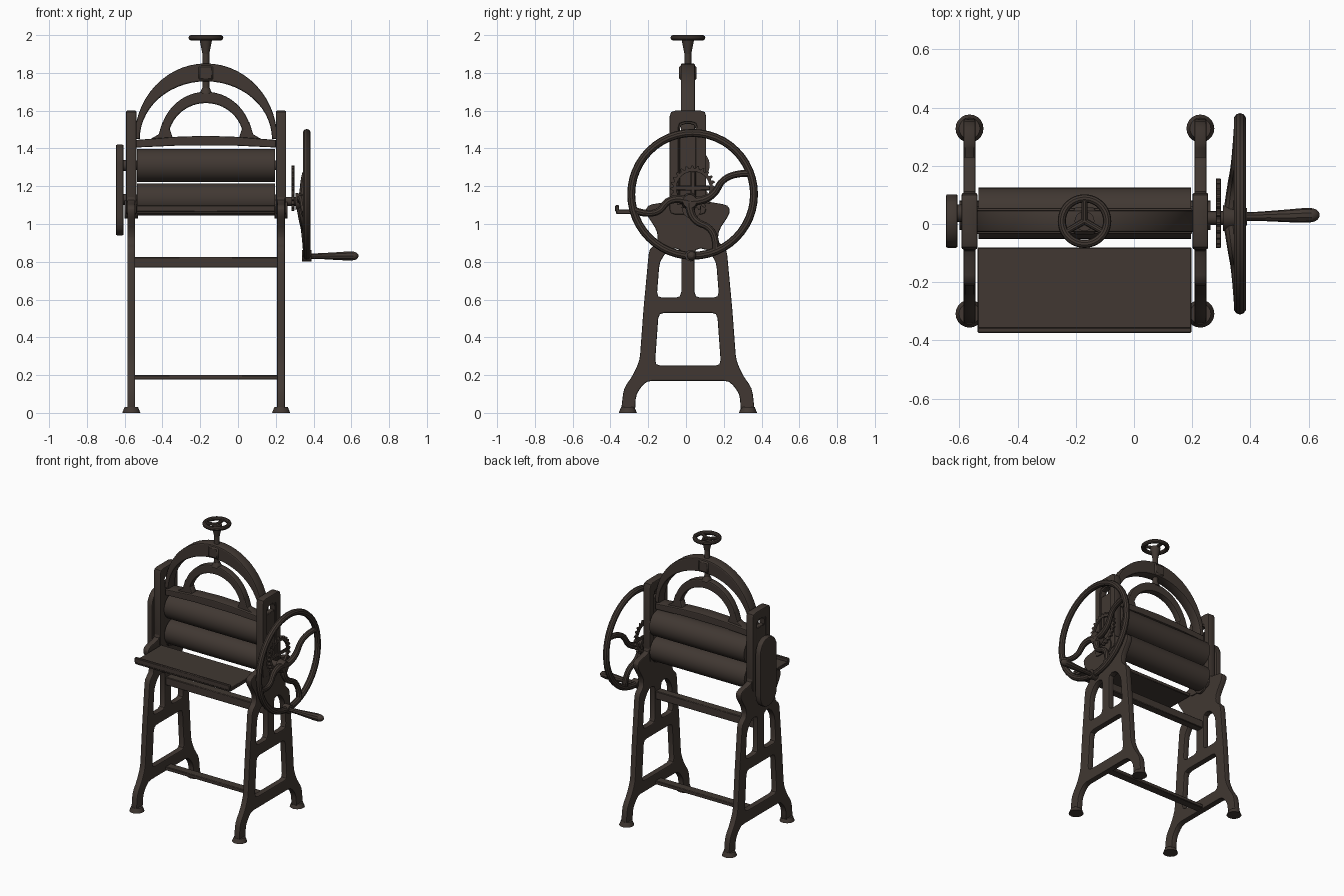
import bpy
from math import pi, sin, cos, radians
from mathutils import Vector

if "Cube" in bpy.data.objects:
    bpy.data.objects.remove(bpy.data.objects["Cube"])

iron = bpy.data.materials.new("dark brown iron")
iron.use_nodes = True
colour = (0.052, 0.039, 0.032, 1)
iron.diffuse_color = colour
iron.node_tree.nodes["Principled BSDF"].inputs["Base Color"].default_value = colour

XC, YC = -0.17, 0.01          # centre of the machine between its side frames
FRAMES = (-0.565, 0.228)
AXIS = {"X": (pi / 2, 0, pi / 2), "Y": (pi / 2, 0, 0), "Z": (0, 0, 0)}


def finish(ob, name):
    ob.name = name
    ob.data.materials.clear()
    ob.data.materials.append(iron)
    bpy.ops.object.select_all(action="DESELECT")
    ob.select_set(True)
    bpy.context.view_layer.objects.active = ob
    if ob.type == "CURVE":
        bpy.ops.object.convert(target="MESH")
        ob = bpy.context.object
    bpy.ops.object.shade_smooth_by_angle(angle=radians(35))
    return ob


def rounded(pts, r):
    """Round every corner of a closed outline."""
    out = []
    for i, p in enumerate(pts):
        p, a, b = Vector(p), Vector(pts[i - 1]), Vector(pts[(i + 1) % len(pts)])
        s = p + (a - p).normalized() * min(r, (a - p).length * 0.45)
        e = p + (b - p).normalized() * min(r, (b - p).length * 0.45)
        out += [s, (s + e) / 4 + p / 2, e]
    return out


def mirrored(half):
    return half + [(-u, v) for u, v in reversed(half)]


def prism(name, outlines, axis, centre, depth, bevel=0.006):
    """Filled outlines (inner ones become holes) with soft edges."""
    cu = bpy.data.curves.new(name, "CURVE")
    cu.dimensions, cu.fill_mode = "2D", "BOTH"
    cu.extrude, cu.bevel_depth, cu.offset = depth / 2 - bevel, bevel, -bevel
    cu.bevel_resolution = 1
    for pts in outlines:
        sp = cu.splines.new("POLY")
        sp.points.add(len(pts) - 1)
        for q, p in zip(sp.points, pts):
            q.co = (p[0], p[1], 0, 1)
        sp.use_cyclic_u = True
    ob = bpy.data.objects.new(name, cu)
    bpy.context.collection.objects.link(ob)
    ob.location, ob.rotation_euler = centre, AXIS[axis]
    return finish(ob, name)


def tube(name, pts, radius):
    """Smooth rod through points; each point may carry its own thickness."""
    cu = bpy.data.curves.new(name, "CURVE")
    cu.dimensions, cu.bevel_depth, cu.use_fill_caps = "3D", radius, True
    cu.bevel_resolution, cu.resolution_u = 3, 6
    sp = cu.splines.new("NURBS")
    sp.points.add(len(pts) - 1)
    for q, p in zip(sp.points, pts):
        q.co = (*p[:3], 1)
        q.radius = p[3] if len(p) > 3 else 1
    sp.use_endpoint_u, sp.order_u = True, 3
    ob = bpy.data.objects.new(name, cu)
    bpy.context.collection.objects.link(ob)
    return finish(ob, name)


def cylinder(name, centre, r, length, axis="Z", r2=None, sides=32):
    bpy.ops.mesh.primitive_cone_add(vertices=sides, radius1=r, radius2=r if r2 is None else r2,
                                    depth=length, location=centre, rotation=AXIS[axis])
    return finish(bpy.context.object, name)


def torus(name, centre, major, minor, axis="Z"):
    bpy.ops.mesh.primitive_torus_add(major_radius=major, minor_radius=minor, major_segments=48,
                                     minor_segments=10, location=centre, rotation=AXIS[axis])
    return finish(bpy.context.object, name)


def box(name, centre, size, bevel=0.004):
    bpy.ops.mesh.primitive_cube_add(size=1, location=centre)
    ob = bpy.context.object
    ob.scale = size
    bpy.ops.object.transform_apply(location=False, rotation=False, scale=True)
    mod = ob.modifiers.new("soft edges", "BEVEL")
    mod.width = bevel
    return finish(ob, name)


def arch(name, a, b, a_in, b_in, z, depth):
    arc = lambda u, v: [(u * cos(pi * i / 28), z + v * sin(pi * i / 28)) for i in range(29)]
    return prism(name, [arc(a, b) + arc(a_in, b_in)[::-1]], "Y", (XC, YC, 0), depth, 0.008)


# Cast side frames with slotted uprights, open legs and round feet
outline = mirrored([(0.07, 1.6), (0.095, 1.57), (0.095, 1.12), (0.215, 1.1), (0.225, 1.06),
                    (0.16, 0.96), (0.16, 0.9), (0.205, 0.87), (0.235, 0.55), (0.255, 0.28),
                    (0.29, 0.2), (0.34, 0.13), (0.355, 0.0), (0.28, 0.0), (0.275, 0.1),
                    (0.22, 0.17)])
slot = mirrored([(0.042, 1.53), (0.042, 1.12)])
lower_window = mirrored([(0.155, 0.53), (0.175, 0.25)])
upper_window = [(0.035, 0.61), (0.165, 0.61), (0.15, 0.8), (0.1, 0.87), (0.035, 0.87)]
holes = [slot, lower_window, upper_window, [(-u, v) for u, v in reversed(upper_window)]]
for side, x in zip(("right", "left"), FRAMES):
    prism(side + "_frame", [rounded(p, 0.03) for p in [outline] + holes], "X", (x, YC, 0), 0.042)
    prism(side + "_upright_rim", [rounded(mirrored([(0.097, 1.6), (0.097, 1.05)]), 0.03),
                                  rounded(mirrored([(0.05, 1.54), (0.05, 1.1)]), 0.03)],
          "X", (x, YC, 0), 0.054)
    box(side + "_bearing_block", (x, YC, 1.28), (0.036, 0.09, 0.4))
    cylinder(side + "_bearing_cap", (x, YC + 0.02, 1.08), 0.05, 0.07, "X")
    for end in (-1, 1):
        cylinder(side + "_foot", (x, YC + end * 0.318, 0.015), 0.048, 0.03, r2=0.036, sides=20)

# Cross rails between the legs
box("upper_rail", (XC, YC, 0.797), (0.77, 0.055, 0.056))
box("lower_rail", (XC, YC, 0.188), (0.77, 0.06, 0.025))

# Rollers with their journals
for label, z, r in (("upper", 1.31, 0.088), ("lower", 1.13, 0.085)):
    cylinder(label + "_roller", (XC, 0.037, z), r, 0.73, "X", sides=40)
    cylinder(label + "_journal", (XC, 0.037, z), 0.025, 0.83, "X", sides=16)

# Feed tray with a low front lip
box("feed_tray", (XC, -0.225, 1.065), (0.735, 0.29, 0.025))
box("tray_lip", (XC, -0.365, 1.082), (0.735, 0.02, 0.036))

# Pressure beam, inner spring arch and main arch
prism("pressure_beam", [mirrored([(0, 1.467), (0.15, 1.462), (0.37, 1.445), (0.37, 1.405),
                                  (0.15, 1.415)])], "Y", (XC, YC, 0), 0.09)
arch("main_arch", 0.378, 0.4, 0.35, 0.305, 1.45, 0.075)
arch("spring_arch", 0.245, 0.255, 0.2, 0.195, 1.445, 0.05)
for s in (-1, 1):
    foot = [(s * 0.31, 1.44), (s * 0.25, 1.475), (s * 0.23, 1.54), (s * 0.19, 1.5), (s * 0.17, 1.44)]
    prism("spring_arch_foot", [foot], "Y", (XC, YC, 0), 0.05)
box("arch_boss", (XC, YC, 1.8), (0.09, 0.092, 0.09), 0.015)

# Pressure screw and its small hand wheel
cylinder("pressure_screw", (XC, YC, 1.79), 0.018, 0.24, sides=16)
cylinder("screw_collar", (XC, YC, 1.705), 0.034, 0.03, r2=0.02, sides=20)
cylinder("screw_neck", (XC, YC, 1.935), 0.016, 0.09, r2=0.034, sides=20)
torus("hand_wheel_rim", (XC, YC, 1.986), 0.078, 0.014)
for i in range(3):
    a = pi / 2 + i * 2 * pi / 3
    tube("hand_wheel_spoke", [(XC, YC, 1.98),
                              (XC + 0.078 * cos(a), YC + 0.078 * sin(a), 1.986)], 0.011)

# Gear cover on the right-hand side
cover = rounded(mirrored([(0.045, 1.42), (0.092, 1.36), (0.092, 1.0), (0.045, 0.94)]), 0.04)
prism("gear_cover", [cover], "X", (-0.626, YC, 0), 0.04)
for z in (1.31, 1.13):
    cylinder("gear_cover_shaft", (-0.595, 0.037, z), 0.03, 0.05, "X", sides=16)

# Drive gear behind the crank wheel
teeth = []
for i in range(96):
    r = 0.12 if i % 4 < 2 else 0.105
    teeth.append((r * cos(2 * pi * i / 96), r * sin(2 * pi * i / 96)))
ring = [(0.088 * cos(2 * pi * i / 32), 0.088 * sin(2 * pi * i / 32)) for i in range(32)]
prism("drive_gear", [teeth, ring], "X", (0.29, 0.037, 1.19), 0.016, 0.002)
for i in range(2):
    box("drive_gear_arm", (0.29, 0.037, 1.19), ((0.012, 0.18, 0.025), (0.012, 0.025, 0.18))[i])

# Crank wheel with three dished S-shaped spokes
WY, WZ, WX = 0.035, 1.157, 0.364
torus("crank_wheel_rim", (WX, WY, WZ), 0.325, 0.021, "X")
HY, HZ = 0.02, 1.12
cylinder("crank_shaft", (0.28, HY, HZ), 0.024, 0.13, "X", sides=16)
cylinder("crank_hub", (0.33, HY, HZ), 0.045, 0.05, "X", r2=0.036, sides=24)
for deg in (20, 195, 292):
    a = radians(deg)
    y, z = WY + 0.325 * cos(a), WZ + 0.325 * sin(a)
    path = []
    for t, bend, thick in ((0, 0, 1.5), (0.3, -0.05, 1.2), (0.65, 0.06, 1), (1, 0, 1.2)):
        path.append((0.33 + (WX - 0.33) * t, HY + (y - HY) * t - bend * sin(a),
                     HZ + (z - HZ) * t + bend * cos(a), thick))
    tube("crank_spoke", path, 0.017)

# Crank handle at the bottom of the rim
tube("crank_handle", [(0.36, 0.025, 0.83, 0.7), (0.42, 0.026, 0.83, 0.7), (0.46, 0.027, 0.83, 0.8),
                      (0.53, 0.028, 0.83, 1), (0.6, 0.03, 0.831, 1.2), (0.63, 0.031, 0.831, 0.9),
                      (0.637, 0.031, 0.831, 0.3)], 0.022)
cylinder("handle_boss", (WX, 0.025, 0.832), 0.03, 0.048, "X", sides=20)
